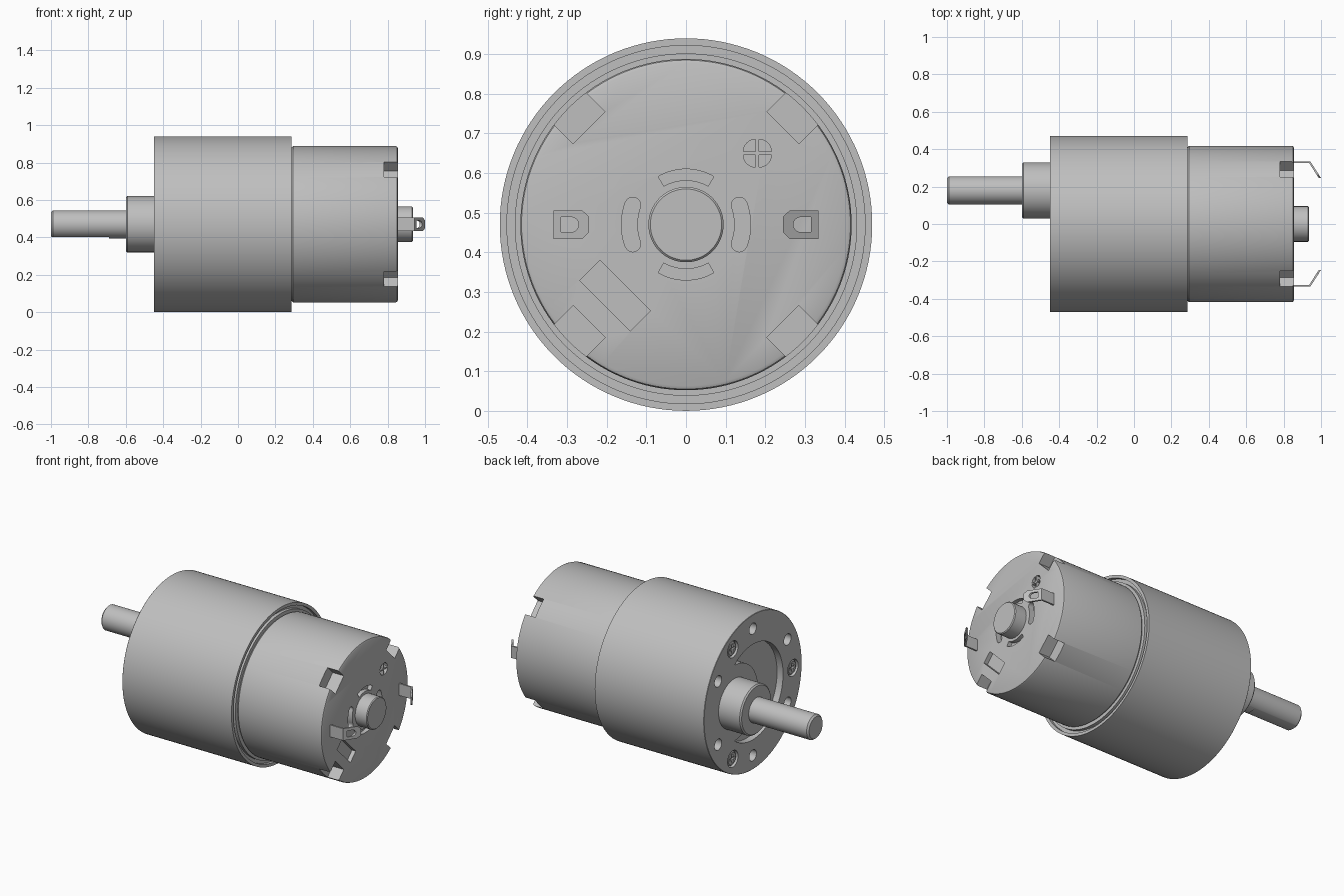
import bpy
import bmesh
import math
from math import sin, cos, radians, pi

cube = bpy.data.objects.get("Cube")
if cube:
    bpy.data.objects.remove(cube, do_unlink=True)

AXIS_Z = 0.47      # height of the motor axis
SHAFT_Y = 0.18     # sideways offset of the output shaft

metal = bpy.data.materials.new("grey_metal")
metal.use_nodes = True
metal.diffuse_color = (0.52, 0.52, 0.52, 1)
metal.node_tree.nodes["Principled BSDF"].inputs["Base Color"].default_value = (0.52, 0.52, 0.52, 1)


def make_object(name, bm):
    bmesh.ops.recalc_face_normals(bm, faces=bm.faces)
    mesh = bpy.data.meshes.new(name)
    bm.to_mesh(mesh)
    bm.free()
    mesh.materials.append(metal)
    obj = bpy.data.objects.new(name, mesh)
    bpy.context.collection.objects.link(obj)
    return obj


def activate(obj):
    bpy.ops.object.select_all(action='DESELECT')
    obj.select_set(True)
    bpy.context.view_layer.objects.active = obj


def smooth(obj):
    activate(obj)
    bpy.ops.object.shade_smooth_by_angle(angle=radians(30))


def lathe(name, profile, y=0, z=AXIS_Z, n=96):
    """Solid of revolution about the x direction from (x, radius) points."""
    bm = bmesh.new()
    rings = [[bm.verts.new((x, y + r * cos(2 * pi * i / n), z + r * sin(2 * pi * i / n)))
              for i in range(n)] for x, r in profile]
    for a, b in zip(rings, rings[1:]):
        for i in range(n):
            j = (i + 1) % n
            bm.faces.new((a[i], a[j], b[j], b[i]))
    bm.faces.new(rings[0])
    bm.faces.new(rings[-1])
    return make_object(name, bm)


def prisms(name, shapes):
    """Extrude (y, z) outlines, measured from the motor axis, along x."""
    bm = bmesh.new()
    for points, x0, x1 in shapes:
        near = [bm.verts.new((x0, y, AXIS_Z + z)) for y, z in points]
        far = [bm.verts.new((x1, y, AXIS_Z + z)) for y, z in points]
        bm.faces.new(near)
        bm.faces.new(far)
        for i in range(len(points)):
            j = (i + 1) % len(points)
            bm.faces.new((near[i], near[j], far[j], far[i]))
    return make_object(name, bm)


def cut(target, shapes):
    cutter = prisms("cutter", shapes)
    cutter.hide_render = True
    mod = target.modifiers.new("cut", 'BOOLEAN')
    mod.operation = 'DIFFERENCE'
    mod.solver = 'EXACT'
    mod.object = cutter
    activate(target)
    bpy.ops.object.modifier_apply(modifier=mod.name)
    bpy.data.objects.remove(cutter, do_unlink=True)


def arc(r, start, end, n=16, cy=0, cz=0):
    return [(cy + r * cos(radians(start + (end - start) * i / n)),
             cz + r * sin(radians(start + (end - start) * i / n))) for i in range(n + 1)]


def circle(r, cy, cz, n=24):
    return arc(r, 0, 360, n, cy, cz)[:-1]


def polar(r, deg):
    return r * cos(radians(deg)), r * sin(radians(deg))


def rect(r, deg, half_r, half_t):
    """Rectangle centred at radius r, turned to face along the angle."""
    c, s = polar(1, deg)
    return [((r + u) * c - v * s, (r + u) * s + v * c)
            for u, v in ((-half_r, -half_t), (half_r, -half_t), (half_r, half_t), (-half_r, half_t))]


def kidney(mid, half, deg, spread):
    """Curved slot with round ends."""
    a, b = deg - spread, deg + spread
    return (arc(mid + half, a, b) + arc(half, b, b + 180, 8, *polar(mid, b))[1:-1]
            + arc(mid - half, b, a) + arc(half, a + 180, a + 360, 8, *polar(mid, a))[1:-1])


# Gearbox with a groove in its rear rim
gearbox = lathe("gearbox", [(-0.45, 0.468), (-0.448, 0.47), (0.285, 0.47), (0.285, 0.452),
                            (0.265, 0.452), (0.265, 0.432), (0.285, 0.432), (0.285, 0.40)], n=128)
crescent = arc(0.29, 52.5, 307.5, 48) + arc(0.23, 269, 91, 32, SHAFT_Y)
mount_holes = [(circle(0.034, *polar(0.385, 30 + 60 * i)), -0.5, -0.37) for i in range(6)]
screw_holes = [(circle(0.05, *polar(0.385, 60 + 120 * i)), -0.5, -0.42) for i in range(3)]
cut(gearbox, [(crescent, -0.5, -0.41)] + mount_holes + screw_holes)
smooth(gearbox)

# Cross-head screws sunk into the gearbox face
for i in range(3):
    y, z = polar(0.385, 60 + 120 * i)
    screw = lathe("gearbox_screw", [(-0.445, 0.036), (-0.438, 0.044), (-0.415, 0.044)],
                  y, AXIS_Z + z, 24)
    a, b = 0.007, 0.026
    cross = [(a, a), (a, b), (-a, b), (-a, a), (-b, a), (-b, -a),
             (-a, -a), (-a, -b), (a, -b), (a, -a), (b, -a), (b, a)]
    cut(screw, [([(y + u, z + v) for u, v in cross], -0.47, -0.43)])
    smooth(screw)

# Output bearing collar and D-shaped shaft
collar = lathe("shaft_collar", [(-0.60, 0.142), (-0.592, 0.15), (-0.44, 0.15)], SHAFT_Y, n=64)
smooth(collar)
shaft = lathe("output_shaft", [(-1.0, 0.065), (-0.99, 0.075), (-0.59, 0.075)], SHAFT_Y, n=64)
flat = [(SHAFT_Y - 0.1, -0.1), (SHAFT_Y + 0.1, -0.1), (SHAFT_Y + 0.1, -0.068), (SHAFT_Y - 0.1, -0.068)]
cut(shaft, [(flat, -1.1, -0.69)])
smooth(shaft)

# Motor can with notches, vents and slots in its end
can = lathe("motor_can", [(0.27, 0.408), (0.287, 0.41), (0.295, 0.418), (0.843, 0.418),
                          (0.851, 0.415), (0.855, 0.407)], n=128)
notches = [(rect(0.406, 45 + 90 * i, 0.06, 0.057), 0.78, 0.9) for i in range(4)]
arc_slots = [(arc(0.14, d - 30, d + 30) + arc(0.112, d + 30, d - 30), 0.83, 0.9) for d in (90, 270)]
side_slots = [(kidney(0.143, 0.02, d, 20), 0.82, 0.9) for d in (0, 180)]
vents = []
for i in range(4):
    oy, oz = polar(0.006, 45 + 90 * i)
    centre = (0.18 + oy, 0.18 + oz)
    vents.append(([centre] + arc(0.031, 90 * i, 90 * i + 90, 8, *centre), 0.82, 0.9))
label_slot = (rect(0.253, 225, 0.036, 0.09), 0.83, 0.9)
cut(can, notches + arc_slots + side_slots + vents + [label_slot])
smooth(can)

# Rear bearing housing
rear_boss = lathe("rear_bearing", [(0.845, 0.095), (0.93, 0.095), (0.935, 0.09)], n=64)
smooth(rear_boss)

# Two bent solder terminals, each a leg and a sloping eyelet tab
for side in (1, -1):
    leg = [(side * y, z) for y, z in ((0.325, -0.036), (0.335, -0.036), (0.335, 0.036), (0.325, 0.036))]
    prisms("terminal_leg", [(leg, 0.845, 0.942)])
    outline = [(0.333, -0.036), (0.333, 0.036), (0.262, 0.036), (0.245, 0.02), (0.245, -0.02), (0.262, -0.036)]
    tab = prisms("terminal_tab", [([(side * y, z) for y, z in outline], 0, 0.012)])
    eyelet = arc(0.019, 90, 270, 12, 0.29) + [(0.315, -0.019), (0.315, 0.019)]
    cut(tab, [([(side * y, z) for y, z in eyelet], -0.1, 0.1)])
    for v in tab.data.vertices:
        v.co.x += 0.932 + (0.333 - abs(v.co.y)) * 0.64
    smooth(tab)
